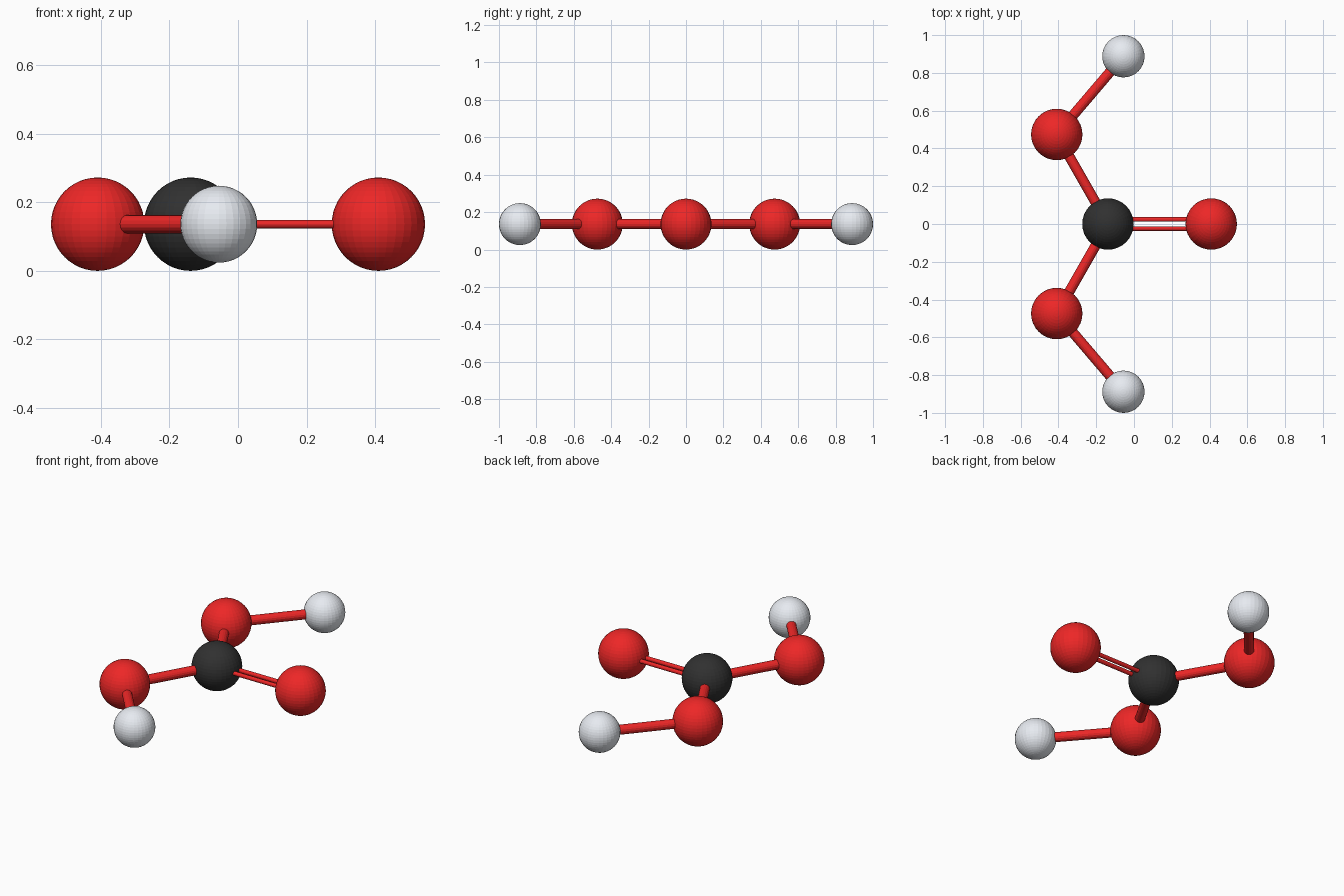
import bpy
from mathutils import Vector

if "Cube" in bpy.data.objects:
    bpy.data.objects.remove(bpy.data.objects["Cube"])

R_BIG, R_H, R_BOND, R_DOUBLE = 0.136, 0.112, 0.027, 0.012
Z = R_BIG


def material(name, color):
    m = bpy.data.materials.new(name)
    m.diffuse_color = (*color, 1)
    m.use_nodes = True
    m.node_tree.nodes["Principled BSDF"].inputs["Base Color"].default_value = m.diffuse_color
    return m


RED = material("red", (0.85, 0.02, 0.02))
BLACK = material("black", (0.03, 0.03, 0.03))
WHITE = material("white", (0.8, 0.83, 0.88))


def atom(name, x, y, radius, mat):
    bpy.ops.mesh.primitive_uv_sphere_add(segments=32, ring_count=24, radius=radius, location=(x, y, Z))
    ob = bpy.context.object
    ob.name = name
    ob.data.materials.append(mat)
    return ob.location.copy()


def bond(name, a, b, radius, offset=0.0):
    d = b - a
    side = Vector((-d.y, d.x, 0)).normalized() * offset
    bpy.ops.mesh.primitive_cylinder_add(vertices=16, radius=radius, depth=d.length,
                                        location=(a + b) / 2 + side)
    ob = bpy.context.object
    ob.name = name
    ob.rotation_euler = d.to_track_quat('Z', 'Y').to_euler()
    ob.data.materials.append(RED)


# Central atom and double-bonded oxygen
carbon = atom("carbon", -0.138, 0, R_BIG, BLACK)
oxygen = atom("double_bond_oxygen", 0.409, 0, R_BIG, RED)
for label, s in (("back", 1), ("front", -1)):
    bond(f"double_bond_{label}", carbon, oxygen, R_DOUBLE, s * 0.024)

    # Mirrored hydroxyl arm
    o = atom(f"hydroxyl_oxygen_{label}", -0.409, s * 0.474, R_BIG, RED)
    h = atom(f"hydrogen_{label}", -0.056, s * 0.888, R_H, WHITE)
    bond(f"carbon_oxygen_bond_{label}", carbon, o, R_BOND)
    bond(f"oxygen_hydrogen_bond_{label}", o, h, R_BOND)
